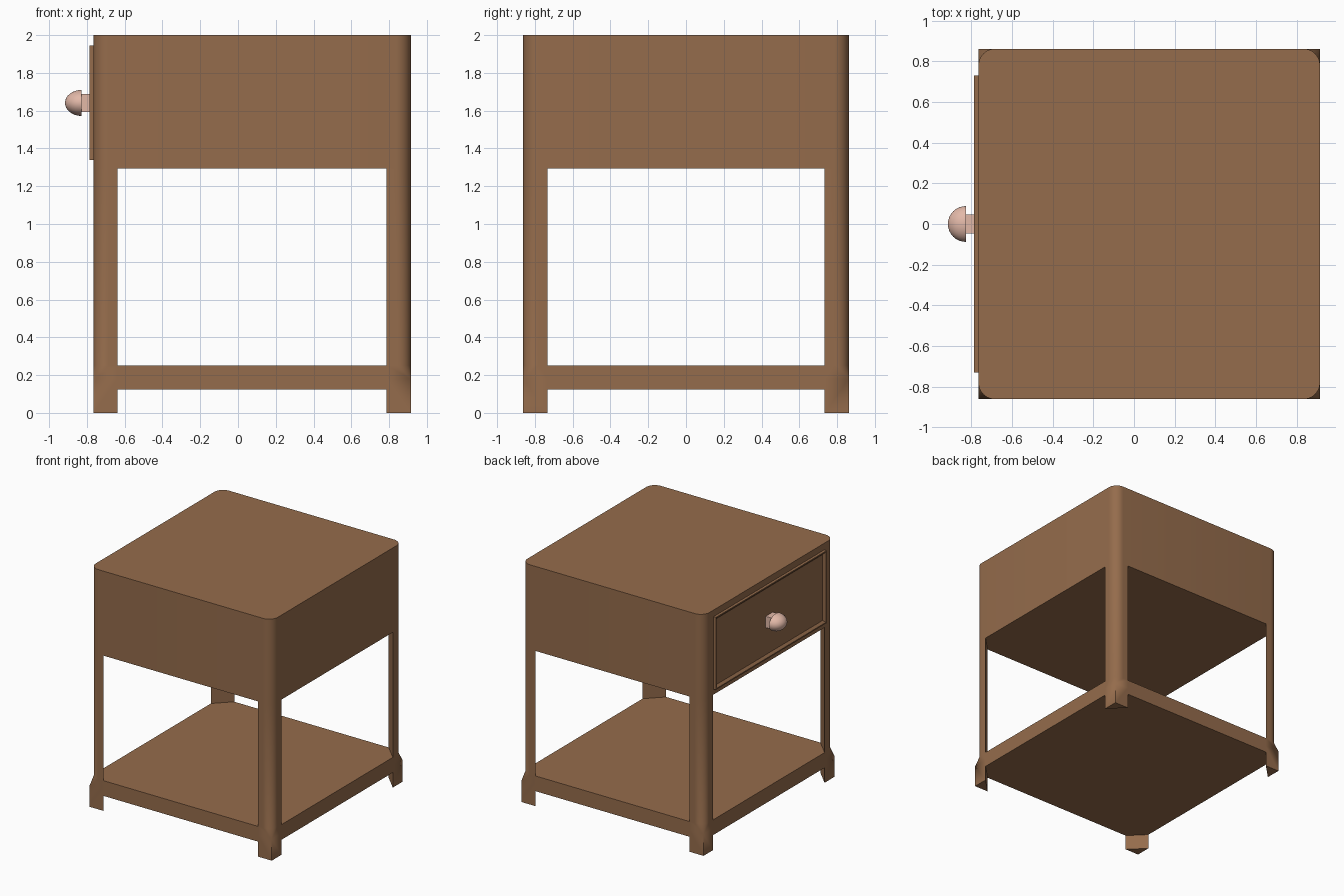
import bpy, bmesh
from math import sin, cos, pi
from mathutils import Matrix, Vector

if "Cube" in bpy.data.objects:
    bpy.data.objects.remove(bpy.data.objects["Cube"])

CX = 0.075                 # cabinet centre, shifted because the knob sticks out
HX, HY = 0.84, 0.862       # cabinet half sizes
LEG, R = 0.128, 0.08       # leg width, corner radius
BASE, SHELF_LO, SHELF_HI, TOP = 1.295, 0.125, 0.252, 2.0
FX = CX - HX               # drawer side of the cabinet


def material(name, col):
    m = bpy.data.materials.new(name)
    m.diffuse_color = (*col, 1)
    m.use_nodes = True
    m.node_tree.nodes["Principled BSDF"].inputs["Base Color"].default_value = m.diffuse_color
    return m


wood = material("wood", (0.30, 0.15, 0.072))
pink = material("knob_pink", (0.76, 0.48, 0.39))


def finish(name, bm, mat, smooth=True):
    bmesh.ops.recalc_face_normals(bm, faces=bm.faces)
    me = bpy.data.meshes.new(name)
    bm.to_mesh(me)
    bm.free()
    ob = bpy.data.objects.new(name, me)
    bpy.context.collection.objects.link(ob)
    me.materials.append(mat)
    if smooth:
        bpy.ops.object.select_all(action='DESELECT')
        ob.select_set(True)
        bpy.context.view_layer.objects.active = ob
        bpy.ops.object.shade_smooth_by_angle(angle=0.5)
    return ob


def loft(rings):
    bm = bmesh.new()
    vs = [[bm.verts.new(p) for p in ring] for ring in rings]
    n = len(rings[0])
    for a, b in zip(vs, vs[1:]):
        for i in range(n):
            j = (i + 1) % n
            bm.faces.new((a[i], a[j], b[j], b[i]))
    bm.faces.new(vs[0][::-1])
    bm.faces.new(vs[-1])
    bmesh.ops.dissolve_degenerate(bm, dist=1e-5, edges=bm.edges)
    bmesh.ops.remove_doubles(bm, verts=bm.verts, dist=1e-5)
    return bm


def box(lo, hi):
    bm = bmesh.new()
    lo, hi = Vector(lo), Vector(hi)
    bmesh.ops.create_cube(bm, size=1, matrix=Matrix.Translation((lo + hi) / 2)
                          @ Matrix.Diagonal((*(hi - lo), 1)))
    return bm


def arc(n=10):
    """Rounded outer corner of the +x +y quadrant."""
    return [(HX - R + R * cos(t * pi / 2 / n), HY - R + R * sin(t * pi / 2 / n))
            for t in range(n + 1)]


def around(quarter):
    """Mirror one corner into all four, in order around the outline."""
    pts = []
    for sx, sy in ((1, 1), (-1, 1), (-1, -1), (1, -1)):
        q = quarter if sx * sy > 0 else quarter[::-1]
        pts += [(sx * x, sy * y) for x, y in q]
    return pts


def at(pts, z, sx=1, sy=1):
    return [(CX + sx * x, sy * y, z) for x, y in pts]


# cabinet body with rounded upright corners
outline = around(arc())
finish("cabinet_body", loft([at(outline, BASE), at(outline, TOP)]), wood)

# lower shelf, corners cut to meet the legs
cut = around([(HX, HY - LEG), (HX - LEG, HY)])
finish("lower_shelf", loft([at(cut, SHELF_LO), at(cut, SHELF_HI)]), wood, False)

# triangular legs: square at the foot, rounded above the shelf
a, b = (HX, HY - LEG), (HX - LEG, HY)
round_sec = [a] + arc() + [b]
square_sec = [a] + [(HX, HY)] * len(arc()) + [b]
for sx, xn in ((-1, "drawer_side"), (1, "far_side")):
    for sy, yn in ((-1, "front"), (1, "back")):
        finish(f"leg_{yn}_{xn}",
               loft([at(s, z, sx, sy) for s, z in
                     ((square_sec, 0), (square_sec, 0.18),
                      (round_sec, SHELF_HI), (round_sec, BASE))]), wood)

# drawer front with thin rim and sloped inner edge
bm = box((FX - 0.022, -0.73, 1.34), (FX + 0.02, 0.73, 1.945))
face = min(bm.faces, key=lambda f: f.calc_center_median().x)
bmesh.ops.recalc_face_normals(bm, faces=bm.faces)
bmesh.ops.inset_region(bm, faces=[face], thickness=0.014)
bmesh.ops.inset_region(bm, faces=[face], thickness=0.025, depth=-0.018)
finish("drawer_front", bm, wood, False)

# knob stem and domed knob
KZ, KX = 1.641, -0.828
finish("knob_stem", box((KX - 0.01, -0.047, KZ - 0.047),
                        (FX, 0.047, KZ + 0.047)), pink, False)
bm = bmesh.new()
bmesh.ops.create_uvsphere(bm, u_segments=32, v_segments=16, radius=1,
                          matrix=Matrix.Rotation(pi / 2, 4, 'Y'))
cutres = bmesh.ops.bisect_plane(bm, geom=bm.verts[:] + bm.edges[:] + bm.faces[:],
                                dist=1e-4, plane_co=(0, 0, 0), plane_no=(1, 0, 0),
                                clear_outer=True)
bmesh.ops.holes_fill(bm, edges=[e for e in bm.edges if e.is_boundary])
bm.transform(Matrix.Translation((KX, 0, KZ)) @ Matrix.Diagonal((0.088, 0.088, 0.069, 1)))
finish("knob", bm, pink)
